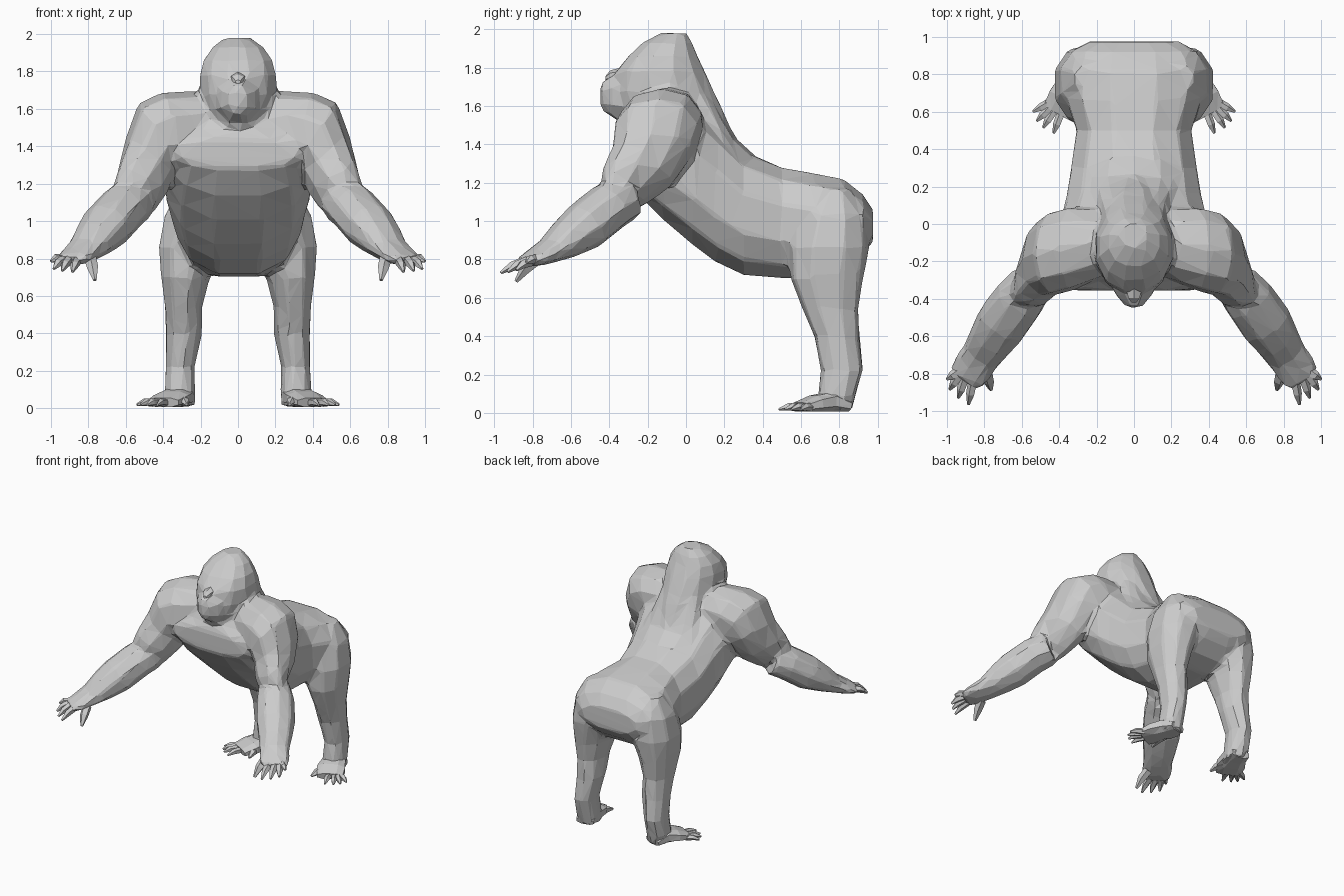
import bpy, bmesh, math
from mathutils import Vector as V

X, Y, Z = V((1, 0, 0)), V((0, 1, 0)), V((0, 0, 1))


def add_object(name, bm, mirror):
    bmesh.ops.recalc_face_normals(bm, faces=bm.faces)
    me = bpy.data.meshes.new(name)
    bm.to_mesh(me)
    bm.free()
    ob = bpy.data.objects.new(name, me)
    bpy.context.collection.objects.link(ob)
    if mirror:
        ob.modifiers.new("mirror", 'MIRROR').use_mirror_merge = False
    return ob


def loft(frames, n=10, power=2.0, bm=None):
    """Skin a row of super-ellipse rings; each frame is (centre, u, v)."""
    bm = bm or bmesh.new()
    rings, faces = [], []
    for c, u, v in frames:
        ring = []
        for i in range(n):
            a = 2 * math.pi * (i + 0.5) / n
            ca, sa = math.cos(a), math.sin(a)
            p = V(c) + u * math.copysign(abs(ca) ** (2 / power), ca) \
                + v * math.copysign(abs(sa) ** (2 / power), sa)
            ring.append(bm.verts.new(p))
        rings.append(ring)
    for r, s in zip(rings, rings[1:]):
        for i in range(n):
            j = (i + 1) % n
            faces.append(bm.faces.new((r[i], r[j], s[j], s[i])))
    faces += [bm.faces.new(rings[0]), bm.faces.new(rings[-1])]
    bmesh.ops.triangulate(bm, faces=faces)
    return bm


def across_y(y, z0, z1, w):
    return (0, y, (z0 + z1) / 2), X * w, Z * (z1 - z0) / 2


def across_z(z, x0, x1, y0, y1):
    return ((x0 + x1) / 2, (y0 + y1) / 2, z), X * (x1 - x0) / 2, Y * (y1 - y0) / 2


def limb(points):
    """Frames along a path: (x, y, z, half width, half thickness)."""
    out = []
    for i, p in enumerate(points):
        a, b = points[max(i - 1, 0)], points[min(i + 1, len(points) - 1)]
        t = (V(b[:3]) - V(a[:3])).normalized()
        side = t.cross(Z).normalized()
        out.append((p[:3], side * p[3], side.cross(t) * p[4]))
    return out


def digit(name, base, tip, r):
    """Tapered finger or toe with a bent knuckle."""
    b, t = V(base), V(tip)
    m = b.lerp(t, 0.55) + Z * r * 0.35
    add_object(name, loft(limb([(*b, r, r), (*m, r * .9, r * .85),
                                (*t, r * .3, r * .3)]), 5), True)


body = bmesh.new()

# torso from chest to rump
loft([across_y(*s) for s in (
    (-.355, 1.28, 1.45, .33), (-.25, 1.13, 1.60, .38), (-.12, 1.00, 1.65, .40),
    (.03, .87, 1.64, .40), (.15, .78, 1.52, .37), (.30, .71, 1.37, .345),
    (.50, .695, 1.285, .315), (.67, .695, 1.255, .37), (.82, .74, 1.225, .385),
    (.92, .82, 1.145, .35), (.975, .89, 1.06, .25))], 12, 2.4, body)

# head, and the broad nape running into the back
loft([across_z(z, -w, w, y0, y1) for z, w, y0, y1 in (
    (1.36, .20, -.22, .31), (1.46, .12, -.31, .25), (1.51, .16, -.355, .23),
    (1.59, .195, -.375, .195), (1.68, .21, -.39, .15), (1.78, .21, -.37, .105),
    (1.86, .19, -.305, .065), (1.93, .14, -.23, .035), (1.98, .07, -.13, .005))],
    12, 2.15, body)
loft([across_y(*s) for s in (
    (-.10, 1.40, 1.90, .15), (.05, 1.40, 1.83, .165), (.15, 1.30, 1.62, .20),
    (.25, 1.20, 1.44, .23), (.36, 1.10, 1.34, .22))], 10, 2.2, body)

# muzzle
loft([across_y(*s) for s in (
    (-.28, 1.50, 1.80, .15), (-.38, 1.53, 1.77, .105), (-.43, 1.565, 1.74, .06),
    (-.447, 1.60, 1.71, .035))], 8, 2, body)

# shoulders and upper arms: deep front to back
loft([
    ((.10, -.10, 1.51), Y * .17, V((.02, 0, .17))),
    ((.22, -.11, 1.505), Y * .20, V((.04, 0, .19))),
    ((.33, -.13, 1.495), Y * .225, V((.07, 0, .195))),
    ((.42, -.155, 1.455), Y * .225, V((.11, 0, .18))),
    ((.465, -.18, 1.36), Y * .21, V((.13, 0, .10))),
    ((.505, -.255, 1.23), V((-.02, .185, -.03)), V((.13, .0, .075))),
    ((.56, -.34, 1.13), V((-.05, .10, -.05)), V((.09, .03, .07)))], 10, 2.2, body)

# forearms and palms
loft(limb([
    (.54, -.31, 1.12, .12, .12), (.61, -.40, 1.075, .14, .13),
    (.70, -.525, .975, .145, .13), (.77, -.63, .90, .125, .10),
    (.82, -.71, .845, .11, .067), (.87, -.78, .81, .115, .046),
    (.91, -.835, .79, .095, .03)]), 9, 2.1, body)

# hind legs
loft([across_z(*s) for s in (
    (1.17, .14, .32, .70, .86), (1.03, .09, .40, .58, .945),
    (.86, .085, .432, .53, .96), (.70, .15, .418, .54, .928),
    (.54, .19, .395, .605, .90), (.40, .19, .39, .665, .905),
    (.22, .23, .39, .70, .925), (.09, .225, .398, .685, .887),
    (.01, .23, .385, .66, .865))], 9, 2.2, body)

# fuse the masses into one hide and facet it
ob = add_object("body", body, True)
fuse = ob.modifiers.new("fuse", 'REMESH')
fuse.mode, fuse.voxel_size = 'VOXEL', .018
soft = ob.modifiers.new("soften", 'SMOOTH')
soft.factor, soft.iterations = .5, 5
facet = ob.modifiers.new("facet", 'DECIMATE')
facet.ratio = .034

# nose
add_object("nose", loft([across_y(*s) for s in (
    (-.34, 1.72, 1.80, .05), (-.395, 1.73, 1.785, .035), (-.42, 1.735, 1.755, .015))], 6), False)

# fingers and thumb
for base, tip in (((.94, -.79, .80), (1.0, -.83, .785)),
                  ((.935, -.81, .79), (.985, -.885, .745)),
                  ((.905, -.83, .79), (.94, -.93, .735)),
                  ((.86, -.84, .79), (.885, -.965, .73))):
    digit("finger", base, tip, .027)
digit("thumb", (.79, -.78, .80), (.765, -.885, .685), .035)

# feet, splayed outward
add_object("foot", loft(limb([
    (.30, .85, .035, .07, .03), (.32, .76, .06, .09, .055),
    (.355, .67, .048, .11, .045), (.40, .59, .03, .10, .026)]), 8, 2.6), True)

# toes
for base, tip in (((.45, .65, .03), (.54, .60, .018)),
                  ((.45, .62, .03), (.52, .55, .018)),
                  ((.43, .60, .03), (.485, .515, .018)),
                  ((.39, .59, .03), (.43, .485, .018))):
    digit("toe", base, tip, .024)
digit("big_toe", (.30, .66, .035), (.275, .535, .02), .03)
